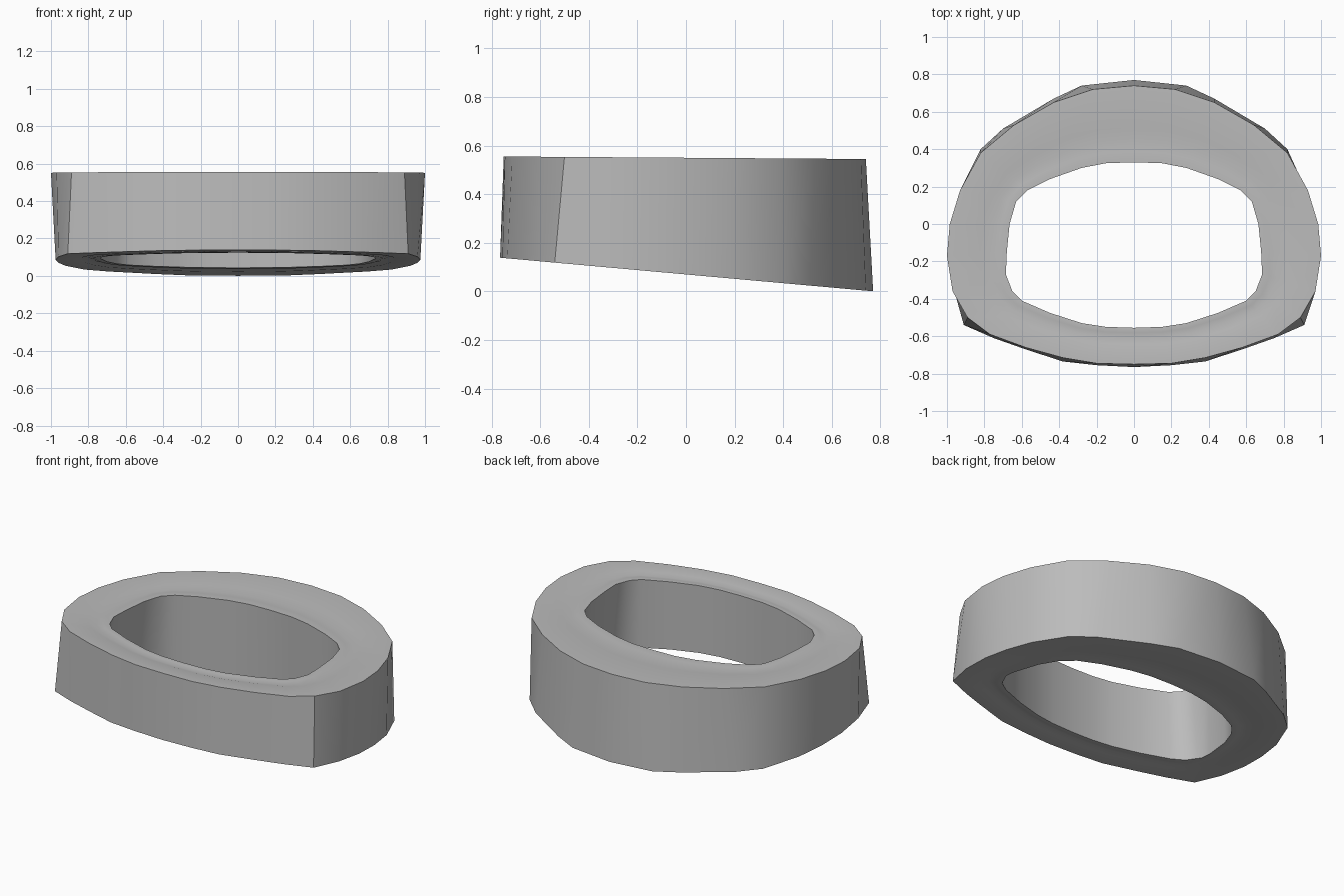
import bpy
import bmesh
import math
from mathutils import Vector

default_cube = bpy.data.objects.get("Cube")
if default_cube:
    bpy.data.objects.remove(default_cube, do_unlink=True)

# Half outlines, from the front centre round the left side to the back centre
OUTER_TOP = [(0, -.75), (.2, -.745), (.38, -.715), (.58, -.66), (.77, -.59),
             (.89, -.5), (.97, -.36), (1, -.17), (.985, 0), (.93, .18),
             (.82, .38), (.64, .53), (.43, .65), (.22, .72), (0, .74)]
OUTER_BOTTOM = [(0, -.765), (.2, -.755), (.38, -.735), (.58, -.67), (.75, -.61),
                (.91, -.54), (.96, -.36), (.975, -.17), (.96, 0), (.92, .18),
                (.82, .4), (.7, .51), (.43, .67), (.28, .74), (0, .77)]
INNER_TOP = [(0, -.555), (.15, -.55), (.28, -.53), (.45, -.475), (.6, -.41),
             (.65, -.36), (.685, -.27), (.68, -.15), (.665, 0), (.63, .12),
             (.57, .18), (.45, .24), (.28, .3), (.15, .325), (0, .33)]
INNER_BOTTOM = [(0, -.555), (.15, -.55), (.28, -.53), (.45, -.48), (.62, -.41),
                (.69, -.36), (.735, -.27), (.735, -.2), (.7, -.02), (.65, .1),
                (.58, .18), (.45, .25), (.28, .31), (.15, .335), (0, .34)]


def top_height(y):
    return .55 - .007 * y


def bottom_height(y):
    return .07 - .09 * y


def full_outline(half):
    """Mirror a half outline into a closed loop."""
    mirrored = [(-x, y) for x, y in reversed(half[1:-1])]
    return [Vector(point) for point in half + mirrored]


def ring_loops(bm, outer, inner, height, sink):
    """Loops across one flat face of the band, with a shallow groove near the hole."""
    loops = []
    for blend, depth in ((0, 0), (.55, 0), (.72, 1), (.86, .3), (1, .4)):
        loop = []
        for a, b in zip(full_outline(outer), full_outline(inner)):
            p = a.lerp(b, blend)
            loop.append(bm.verts.new((p.x, p.y, height(p.y) + depth * sink)))
        loops.append(loop)
    return loops


def bridge(bm, first, second):
    count = len(first)
    for i in range(count):
        j = (i + 1) % count
        bm.faces.new((first[i], first[j], second[j], second[i]))


# Plain grey material
grey = bpy.data.materials.new("plain grey")
grey.use_nodes = True
colour = (.5, .5, .5, 1)
grey.diffuse_color = colour
grey.node_tree.nodes["Principled BSDF"].inputs["Base Color"].default_value = colour

# Band: top face, inner wall, underside and outer wall joined as one closed strip
bm = bmesh.new()
top = ring_loops(bm, OUTER_TOP, INNER_TOP, top_height, -.01)
underside = ring_loops(bm, OUTER_BOTTOM, INNER_BOTTOM, bottom_height, .01)
section = top + underside[::-1]
for index, loop in enumerate(section):
    bridge(bm, loop, section[(index + 1) % len(section)])
bmesh.ops.recalc_face_normals(bm, faces=bm.faces)

mesh = bpy.data.meshes.new("oval_band")
bm.to_mesh(mesh)
bm.free()
mesh.materials.append(grey)
band = bpy.data.objects.new("oval_band", mesh)
bpy.context.collection.objects.link(band)

# Smooth walls with crisp rims
bpy.ops.object.select_all(action="DESELECT")
band.select_set(True)
bpy.context.view_layer.objects.active = band
bpy.ops.object.shade_smooth_by_angle(angle=math.radians(35))
